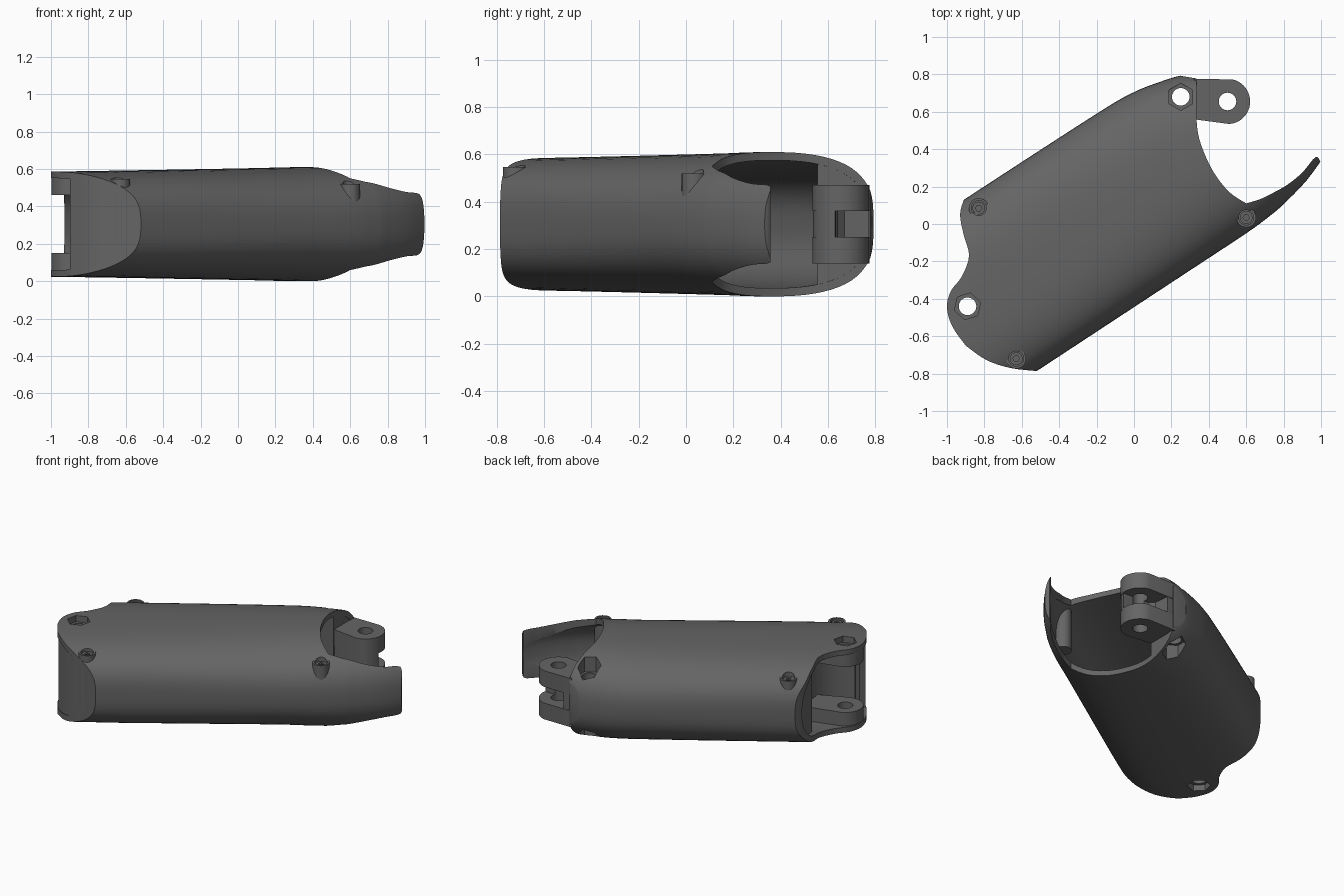
import bpy, bmesh, math
from mathutils import Vector

if "Cube" in bpy.data.objects:
    bpy.data.objects.remove(bpy.data.objects["Cube"])

ANG = math.radians(33.3)                 # direction of the tube axis in plan
CU, SU = math.cos(ANG), math.sin(ANG)
ZC = 0.305
# stations along the tube: u, low side v, high side v, half height
STATIONS = [(-1.2, -.372, .605, .28), (-.7, -.372, .608, .286), (.157, -.372, .603, .299),
            (.384, -.372, .590, .304), (.53, -.370, .56, .305), (.643, -.362, .527, .302),
            (.72, -.352, .488, .296), (.9, -.312, .40, .276), (1.1, -.235, .28, .245)]


def spline(pts, n=6):
    # Catmull-Rom curve through points of any dimension
    P = [pts[0]] + list(pts) + [pts[-1]]
    out = []
    for a, b, c, d in zip(P, P[1:], P[2:], P[3:]):
        for i in range(n):
            t = i / n
            out.append(tuple(.5 * (2*q + (r-p)*t + (2*p-5*q+4*r-s)*t*t + (3*q-p-3*r+s)*t**3)
                             for p, q, r, s in zip(a, b, c, d)))
    return out + [tuple(pts[-1])]


def make(name, bm):
    bmesh.ops.recalc_face_normals(bm, faces=bm.faces)
    me = bpy.data.meshes.new(name)
    bm.to_mesh(me)
    bm.free()
    ob = bpy.data.objects.new(name, me)
    bpy.context.collection.objects.link(ob)
    return ob


def rings(bm, off, n=72):
    # superellipse sections, a little squarer toward the near end
    out = []
    for u, lo, hi, h in spline(STATIONS, 4):
        e = 2 / (2.55 + .45*min(1, max(0, .3-u)))
        c, w, h, ring = (lo+hi)/2, (hi-lo)/2-off, h-off, []
        for i in range(n):
            a = 2*math.pi*(i+.5)/n
            ca, sa = math.cos(a), math.sin(a)
            v = c + w*math.copysign(abs(ca)**e, ca)
            ring.append(bm.verts.new((u*CU-v*SU, u*SU+v*CU, ZC+h*math.copysign(abs(sa)**e, sa))))
        out.append(ring)
    return out


def bridge(bm, r1, r2):
    for i in range(len(r1)):
        j = (i+1) % len(r1)
        bm.faces.new((r1[i], r1[j], r2[j], r2[i]))


def core(off):
    # solid version of the tube, used to trim inside parts
    bm = bmesh.new()
    R = rings(bm, off)
    for a, b in zip(R, R[1:]):
        bridge(bm, a, b)
    bm.faces.new(R[0])
    bm.faces.new(R[-1])
    return make("trim_core", bm)


def prism(name, pts, z0, z1):
    bm = bmesh.new()
    f = bm.faces.new([bm.verts.new((x, y, z0)) for x, y in pts])
    ext = bmesh.ops.extrude_face_region(bm, geom=[f])["geom"]
    bmesh.ops.translate(bm, vec=(0, 0, z1-z0), verts=[g for g in ext if isinstance(g, bmesh.types.BMVert)])
    return make(name, bm)


def disc(x, y, r, n=28, a0=0.0, a1=2*math.pi):
    closed = a1-a0 > 6.28
    return [(x+r*math.cos(a0+(a1-a0)*i/(n if closed else n-1)),
             y+r*math.sin(a0+(a1-a0)*i/(n if closed else n-1))) for i in range(n)]


def boolean(ob, other, op="DIFFERENCE", drop=True):
    m = ob.modifiers.new("bool", "BOOLEAN")
    m.operation, m.object, m.solver = op, other, "EXACT"
    bpy.context.view_layer.update()
    me = bpy.data.meshes.new_from_object(ob.evaluated_get(bpy.context.evaluated_depsgraph_get()))
    ob.modifiers.clear()
    ob.data = me
    if drop:
        bpy.data.objects.remove(other)


def drill(ob, pts, z0=-1, z1=2):
    boolean(ob, prism("cutter", pts, z0, z1))


def wall(name, pts, t, trim):
    # upright curved wall, thickened to one side of its path, trimmed to the tube
    inner = []
    for i, p in enumerate(pts):
        d = (Vector(pts[min(i+1, len(pts)-1)]) - Vector(pts[max(i-1, 0)])).normalized()
        inner.append((p[0]-d.y*t, p[1]+d.x*t))
    ob = prism(name, list(pts)+inner[::-1], -.1, .8)
    boolean(ob, trim, "INTERSECT", False)
    return ob


# hollow tube shell
bm = bmesh.new()
A, B = rings(bm, 0), rings(bm, .035)
for S in (A, B):
    for a, b in zip(S, S[1:]):
        bridge(bm, a, b)
bridge(bm, A[0], B[0])
bridge(bm, A[-1], B[-1])
shell = make("shell", bm)

# plan outline that trims both open ends
left = spline([(-.91, .13), (-.93, .05), (-.91, -.06), (-.882, -.17), (-.92, -.28), (-.98, -.36),
               (-1, -.45), (-.97, -.55), (-.9, -.65)], 4)
foot = spline([(-.9, -.65), (-.79, -.727), (-.66, -.77), (-.51, -.787)], 4)
right = spline([(.998, .33), (.97, .357), (.9, .275), (.82, .21), (.75, .17), (.68, .135), (.6, .11)], 4)
throat = spline([(.6, .11), (.51, .17), (.43, .27), (.375, .38), (.343, .48), (.333, .58)], 4)
boolean(shell, prism("cutter", left + foot[1:] + [(-.48, -.95), (.4, -.7), (1.3, .05)] + right
                     + throat[1:] + [(.335, .778), (.25, .792), (.2, .9), (-.3, .95), (-1.0, .35)],
                     -.5, 1.2), "INTERSECT")

# walls inside the near end and the solid hinge root at the far end
trim = core(.015)
end_wall = wall("end_wall", [(x+.003, y+.004) for x, y in foot], .04, trim)
arc = disc(-.9, -.4, .25, 20, math.radians(-72), math.radians(75))
knuckle_wall = wall("knuckle_wall", arc + [(-.855, -.08), (-.87, .06)], -.035, trim)
root = prism("hinge_root", [(.331, .555), (.331, .775), (.25, .787), (.05, .787), (.13, .62)], -.1, .8)
boolean(root, trim, "INTERSECT")

# near hinge: a pair of ears
PIV, BOLT, PIN = (-.89, -.44), (.25, .68), (.5, .655)
ear_plan = disc(-.885, -.445, .113, 18, math.radians(110), math.radians(295)) + [(-.66, -.47), (-.68, -.28)]
ears = [prism("near_ear_" + n, ear_plan, a, b) for n, a, b in (("low", .04, .15), ("high", .46, .57))]

# far hinge: two plates joined by a web along the lower side
plate_plan = [(.32, .775), (.32, .56)] + disc(*PIN, .121, 20, math.radians(-85), math.radians(78))
plates = [prism("far_plate_" + n, plate_plan, a, b) for n, a, b in (("low", .14, .25), ("high", .36, .47))]
web = prism("far_web", [(.325, .77), (.325, .562)] + disc(*PIN, .118, 10, math.radians(-85), math.radians(-12))
            + [(.42, .64), (.39, .67), (.38, .772)], .245, .365)

# bolt holes and hexagonal pockets
for ob in [shell] + ears:
    drill(ob, disc(*PIV, .047))
    for z in ((.545, 1), (-.5, .065)):
        drill(ob, disc(*PIV, .073, 6, .3, .3+2*math.pi), *z)
for ob in (shell, root):
    drill(ob, disc(*BOLT, .047))
    for z in ((.47, 1), (-.5, .14)):
        drill(ob, disc(*BOLT, .073, 6, math.pi/6, math.pi/6+2*math.pi), *z)
for ob in plates + [web]:
    drill(ob, disc(*PIN, .047))

# screw posts with recessed socket screws
parts = [shell, end_wall, knuckle_wall, root, web] + ears + plates
for i, (x, y, z0, z1) in enumerate([(-.83, .085, .19, .522), (-.63, -.72, .2, .547), (.6, .035, .22, .52)]):
    post = prism(f"screw_post_{i+1}", disc(x, y, .053), z0, z1)
    for ob in (post, shell, end_wall):
        drill(ob, disc(x, y, .04), z1-.03, 1)
    screw = prism(f"screw_{i+1}", disc(x, y, .034), z1-.06, z1-.01)
    drill(screw, disc(x, y, .017, 6), z1-.03, 1)
    parts += [post, screw]

# dark finish; smooth curved faces with crisp cut edges
dark = bpy.data.materials.new("dark_grey")
dark.diffuse_color = (.13, .13, .13, 1)
dark.use_nodes = True
dark.node_tree.nodes["Principled BSDF"].inputs["Base Color"].default_value = dark.diffuse_color
for ob in parts:
    ob.data.materials.clear()
    ob.data.materials.append(dark)
    bpy.ops.object.select_all(action="DESELECT")
    ob.select_set(True)
    bpy.context.view_layer.objects.active = ob
    bpy.ops.object.shade_smooth_by_angle(angle=math.radians(30))
